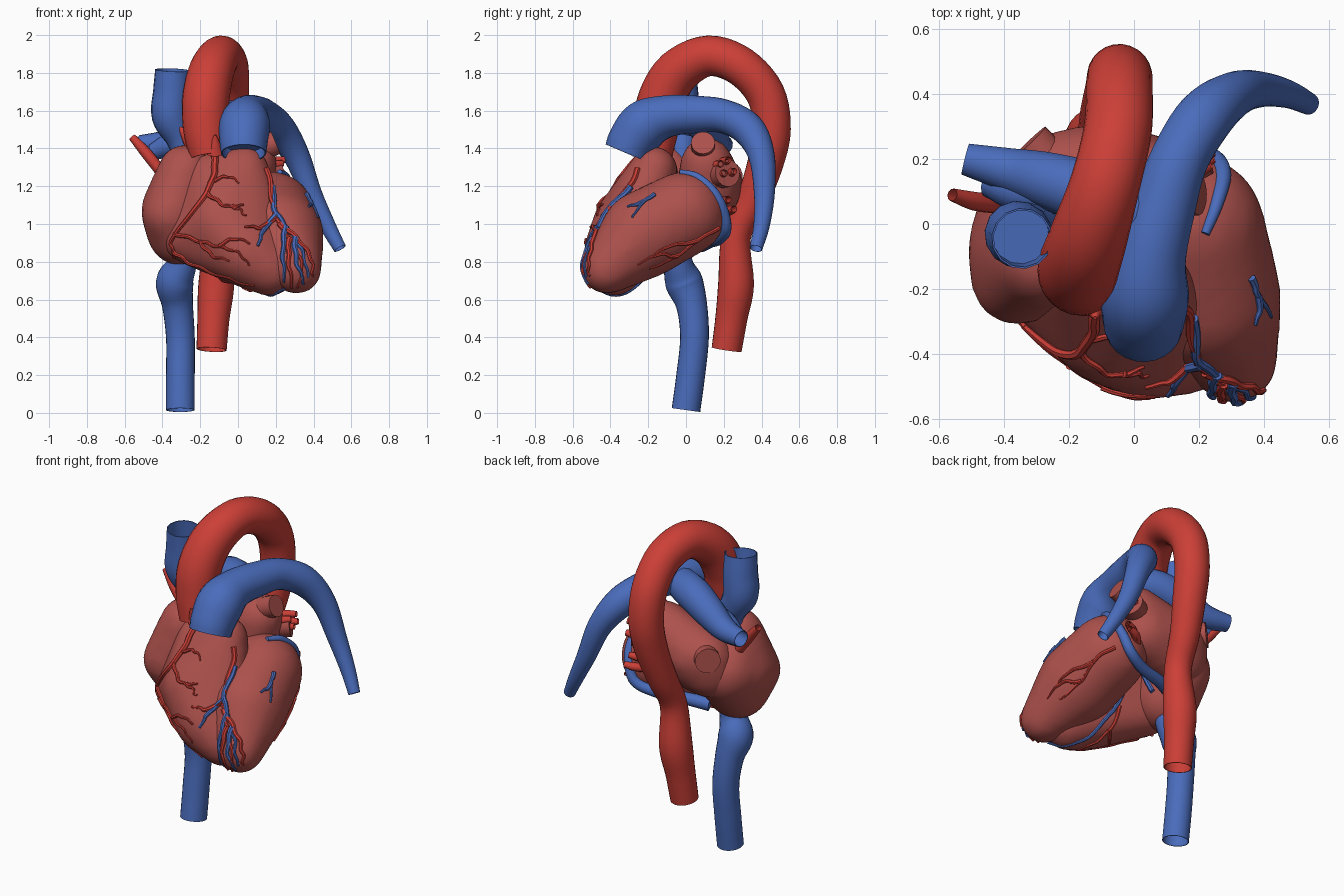
import bpy, bmesh, math
from mathutils import Vector
from mathutils.bvhtree import BVHTree


def material(name, rgb):
    m = bpy.data.materials.new(name)
    m.diffuse_color = (*rgb, 1)
    return m


RED = material("artery_red", (0.60, 0.05, 0.038))
BLUE = material("vein_blue", (0.068, 0.15, 0.50))
MUSCLE = material("muscle_red", (0.42, 0.083, 0.073))


def add_object(name, bm, mat):
    bmesh.ops.recalc_face_normals(bm, faces=bm.faces[:])
    me = bpy.data.meshes.new(name)
    bm.to_mesh(me)
    bm.free()
    for p in me.polygons:
        p.use_smooth = True
    me.set_sharp_from_angle(angle=math.radians(45))
    me.materials.append(mat)
    ob = bpy.data.objects.new(name, me)
    bpy.context.collection.objects.link(ob)
    return ob


def spline(pts, n):
    """Catmull-Rom curve through points of any dimension."""
    pts = [Vector(p) for p in pts]
    ext = [2 * pts[0] - pts[1]] + pts + [2 * pts[-1] - pts[-2]]
    out = []
    for i in range(len(pts) - 1):
        a, b, c, d = ext[i:i + 4]
        for k in range(n):
            t = k / n
            out.append(0.5 * (2 * b + (c - a) * t + (2 * a - 5 * b + 4 * c - d) * t * t
                              + (3 * b - a - 3 * c + d) * t ** 3))
    return out + [pts[-1]]


def sweep(bm, path, sides, hollow):
    """Skin rings along a path of (x, y, z, radius); hollow ends get a thin lip and a bore."""
    pos = [p.xyz for p in path]
    last = len(pos) - 1
    rings, u = [], None
    for i, p in enumerate(path):
        t = (pos[min(i + 1, last)] - pos[max(i - 1, 0)]).normalized()
        u = t.orthogonal() if u is None else u - t * u.dot(t)
        u = u.normalized()
        rings.append((p.xyz, u, t.cross(u), p.w))
    if hollow:
        def inner(i, j):
            c, a, b, _ = rings[i]
            return (c, a, b, rings[j][3] * 0.94)
        k = min(5, last)
        rings = ([inner(k, 0), inner(0, 0)] + rings
                 + [inner(last, last), inner(last - k, last)])
    loops = []
    for c, a, b, r in rings:
        loops.append([bm.verts.new(c + r * (a * math.cos(s) + b * math.sin(s)))
                      for s in (2 * math.pi * j / sides for j in range(sides))])
    for l0, l1 in zip(loops, loops[1:]):
        for j in range(sides):
            k = (j + 1) % sides
            bm.faces.new((l0[j], l0[k], l1[k], l1[j]))
    bm.faces.new(loops[0])
    bm.faces.new(loops[-1])


def tube(name, pts, mat, sides=24, hollow=True, n=5):
    bm = bmesh.new()
    sweep(bm, spline(pts, n), sides, hollow)
    return add_object(name, bm, mat)


def chamber(name, balls):
    """Rounded muscle chamber: hull around spheres (x, y, z, radius), then softened."""
    bm = bmesh.new()
    for x, y, z, r in balls:
        new = bmesh.ops.create_icosphere(bm, subdivisions=3, radius=r + 0.006)["verts"]
        bmesh.ops.translate(bm, verts=new, vec=(x, y, z))
    hull = bmesh.ops.convex_hull(bm, input=bm.verts[:], use_existing_faces=False)
    keep = {g for g in hull["geom"] if isinstance(g, bmesh.types.BMFace)}
    bmesh.ops.delete(bm, geom=[f for f in bm.faces if f not in keep], context="FACES")
    bmesh.ops.delete(bm, geom=[v for v in bm.verts if not v.link_faces], context="VERTS")
    ob = add_object(name, bm, MUSCLE)
    rm = ob.modifiers.new("even_mesh", "REMESH")
    rm.mode, rm.voxel_size, rm.use_smooth_shade = "VOXEL", 0.025, True
    sm = ob.modifiers.new("soften", "SMOOTH")
    sm.factor, sm.iterations = 0.5, 14
    return ob


# Heart chambers
chambers = [
    chamber("left_ventricle", [(0.31, -0.42, 0.76, 0.13), (0.22, -0.22, 0.945, 0.23),
                               (0.18, -0.01, 1.055, 0.22)]),
    chamber("right_ventricle", [(-0.26, -0.2, 0.92, 0.13), (0.04, -0.36, 0.85, 0.18),
                                (0.17, -0.38, 0.76, 0.14), (0.04, -0.17, 1.29, 0.12),
                                (-0.15, -0.16, 1.25, 0.12), (-0.08, -0.31, 1.0, 0.18)]),
    chamber("right_atrium", [(-0.31, -0.08, 1.07, 0.20), (-0.3, -0.08, 0.96, 0.18),
                             (-0.28, -0.11, 1.28, 0.14), (-0.36, -0.17, 1.05, 0.14),
                             (-0.3, 0.03, 1.1, 0.18)]),
    chamber("left_atrium", [(-0.15, 0.13, 1.2, 0.17), (0.02, 0.12, 1.18, 0.16),
                            (0.07, 0.11, 1.32, 0.135), (-0.24, 0.1, 1.12, 0.16),
                            (-0.23, 0.13, 1.2, 0.15)]),
]

# Great arteries
tube("aorta", [(-0.15, -0.18, 1.36, 0.105), (-0.17, -0.16, 1.5, 0.12), (-0.17, -0.13, 1.66, 0.125),
               (-0.14, -0.04, 1.81, 0.12), (-0.09, 0.12, 1.89, 0.108), (-0.05, 0.29, 1.835, 0.105),
               (-0.045, 0.42, 1.69, 0.103), (-0.045, 0.455, 1.5, 0.1), (-0.055, 0.42, 1.32, 0.095),
               (-0.08, 0.35, 1.12, 0.085), (-0.1, 0.265, 0.93, 0.078), (-0.115, 0.265, 0.68, 0.095),
               (-0.13, 0.24, 0.5, 0.085), (-0.14, 0.215, 0.335, 0.08)], RED)
for i, (a, b) in enumerate([((-0.22, -0.12, 1.4, 0.06), (-0.315, -0.1, 1.52, 0.006)),
                            ((-0.12, -0.24, 1.38, 0.05), (-0.12, -0.29, 1.47, 0.006))]):
    tube(f"aorta_root_flap_{i + 1}", [a, b], RED, 8, False)
tube("pulmonary_trunk", [(0.03, -0.315, 1.375, 0.12), (0.03, -0.285, 1.44, 0.128),
                         (0.035, -0.215, 1.525, 0.135), (0.05, -0.1, 1.57, 0.112),
                         (0.09, 0.05, 1.58, 0.10), (0.14, 0.2, 1.57, 0.09),
                         (0.22, 0.33, 1.5, 0.088), (0.31, 0.4, 1.36, 0.07),
                         (0.39, 0.415, 1.16, 0.055), (0.475, 0.4, 0.99, 0.043),
                         (0.54, 0.37, 0.87, 0.034)], BLUE)
tube("right_pulmonary_artery", [(0.06, 0.0, 1.56, 0.09), (-0.1, 0.08, 1.55, 0.1),
                                (-0.25, 0.13, 1.49, 0.09), (-0.38, 0.165, 1.43, 0.07),
                                (-0.52, 0.2, 1.42, 0.05)], BLUE, 14)
tube("right_pulmonary_branch", [(-0.2, 0.1, 1.49, 0.07), (-0.34, 0.1, 1.43, 0.068),
                                (-0.45, 0.13, 1.38, 0.045)], BLUE, 12)

# Great veins
tube("superior_vena_cava", [(-0.345, -0.045, 1.815, 0.094), (-0.35, -0.035, 1.7, 0.1),
                            (-0.355, -0.03, 1.57, 0.102), (-0.3, -0.02, 1.45, 0.08),
                            (-0.26, -0.02, 1.32, 0.07)], BLUE, 14)
tube("inferior_vena_cava", [(-0.305, 0.0, 0.015, 0.076), (-0.305, 0.025, 0.2, 0.076),
                            (-0.305, 0.045, 0.4, 0.076), (-0.32, 0.03, 0.57, 0.082),
                            (-0.335, -0.01, 0.69, 0.1), (-0.3, -0.04, 0.78, 0.08),
                            (-0.28, -0.05, 0.88, 0.075)], BLUE)

# Pulmonary vein stubs on the left atrium
for i, (a, b, r) in enumerate([((0.08, 0.09, 1.38), (0.2, 0.09, 1.43), 0.052),
                               ((0.06, 0.14, 1.25), (0.21, 0.22, 1.27), 0.06),
                               ((-0.22, 0.14, 1.24), (-0.325, 0.25, 1.25), 0.06)]):
    tube(f"pulmonary_vein_{i + 1}", [(*a, r * 1.3), (*b, r)], MUSCLE, 16)
tube("right_lung_vein", [(-0.41, 0.06, 1.28, 0.03), (-0.49, 0.07, 1.38, 0.029),
                         (-0.56, 0.09, 1.46, 0.02)], RED, 10)
for i, (y, z) in enumerate([(0.17, 1.31), (0.21, 1.33), (0.24, 1.27), (0.19, 1.26),
                            (0.21, 1.12), (0.24, 1.07)]):
    tube(f"vein_twig_{i + 1}", [(0.1, 0.15, z - 0.02, 0.022), (0.18, y - 0.01, z, 0.025),
                                (0.235 + 0.01 * (i % 2), y + 0.015, z + 0.01, 0.018)], RED, 8)

# Surface of all chambers, used to lay the coronary vessels on it
depsgraph = bpy.context.evaluated_depsgraph_get()
trees = [BVHTree.FromObject(ob, depsgraph) for ob in chambers]
SIDES = {"front": (Vector((0, -1, 0)), lambda a, b: Vector((a, -2, b))),
         "left": (Vector((1, 0, 0)), lambda a, b: Vector((2, a, b))),
         "below": (Vector((0, 0, -1)), lambda a, b: Vector((a, b, -1)))}


def vessels(name, side, mat, r, lines):
    """Tapering vessels, each line projected straight onto the chambers."""
    out, place = SIDES[side]
    bm = bmesh.new()
    for line in lines:
        flat, path = spline(line, 7), []
        for i, p in enumerate(flat):
            wob = 0.007 * math.sin(i * 1.1 + len(flat))
            start = place(p.x + wob, p.y + wob)
            hits = [h for h in (t.ray_cast(start, -out) for t in trees) if h[0]]
            if hits:
                h = min(hits, key=lambda q: q[3])
                rad = r * (1 - 0.6 * i / len(flat))
                path.append(Vector((*(h[0] + h[1] * rad * 0.5), rad)))
        for _ in range(2):
            path[1:-1] = [(a + 2 * b + c) / 4 for a, b, c in zip(path, path[1:], path[2:])]
        if len(path) > 2:
            sweep(bm, path, 7, False)
    add_object(name, bm, mat)


# Coronary arteries
vessels("right_coronary_artery", "front", RED, 0.02, [
    [(-0.13, 1.38), (-0.12, 1.28), (-0.17, 1.15), (-0.27, 1.02), (-0.35, 0.91), (-0.33, 0.83)]])
vessels("right_coronary_branches", "front", RED, 0.012, [
    [(-0.14, 1.22), (-0.06, 1.25), (0.01, 1.22)],
    [(-0.16, 1.16), (-0.08, 1.1), (0.0, 1.08), (0.04, 1.04)],
    [(-0.04, 1.09), (0.03, 1.1)],
    [(-0.33, 0.95), (-0.2, 0.91), (-0.1, 0.88), (0.0, 0.85), (0.06, 0.78)],
    [(-0.2, 0.91), (-0.13, 0.83), (-0.04, 0.81)], [(-0.1, 0.88), (-0.03, 0.92), (0.07, 0.9)],
    [(-0.34, 0.86), (-0.26, 0.8), (-0.1, 0.73), (0.08, 0.67)]])
vessels("left_coronary_artery", "front", RED, 0.016, [
    [(0.15, 1.3), (0.18, 1.12), (0.22, 1.0), (0.3, 0.88), (0.34, 0.77), (0.32, 0.67)],
    [(0.22, 1.0), (0.33, 0.9), (0.39, 0.8), (0.39, 0.72)], [(0.2, 1.03), (0.12, 0.98), (0.04, 0.99)],
    [(0.27, 0.92), (0.27, 0.8), (0.29, 0.67)]])
vessels("side_artery", "left", RED, 0.012, [
    [(0.17, 0.98), (0.05, 0.91), (-0.05, 0.83), (-0.2, 0.76)], [(0.05, 0.91), (-0.1, 0.88), (-0.18, 0.83)],
    [(-0.05, 0.83), (-0.15, 0.84), (-0.25, 0.79)]])
vessels("lower_artery", "below", RED, 0.012, [
    [(-0.02, -0.15), (0.02, -0.28), (0.08, -0.4)], [(0.0, -0.22), (-0.07, -0.3), (-0.1, -0.37)]])

# Cardiac veins
vessels("front_vein", "front", BLUE, 0.017, [
    [(0.18, 1.2), (0.2, 1.06), (0.28, 0.95), (0.34, 0.85), (0.37, 0.72)],
    [(0.2, 1.04), (0.13, 0.96), (0.11, 0.89)], [(0.25, 0.98), (0.24, 0.84), (0.25, 0.7)],
    [(0.3, 0.92), (0.31, 0.8), (0.35, 0.69)]])
vessels("side_vein", "left", BLUE, 0.013, [
    [(-0.17, 1.15), (-0.23, 1.11), (-0.28, 1.04)], [(-0.23, 1.11), (-0.31, 1.09)]])
vessels("lower_vein", "below", BLUE, 0.015, [
    [(-0.14, 0.0), (0.0, -0.14), (0.12, -0.3), (0.24, -0.47)]])
tube("coronary_sinus", [(0.22, -0.03, 1.275, 0.014), (0.255, 0.06, 1.25, 0.02),
                        (0.275, 0.15, 1.165, 0.025), (0.25, 0.2, 1.06, 0.028),
                        (0.2, 0.21, 0.965, 0.03), (0.08, 0.17, 0.92, 0.033),
                        (-0.08, 0.13, 0.91, 0.036), (-0.22, 0.08, 0.89, 0.04)], BLUE, 12, False)
